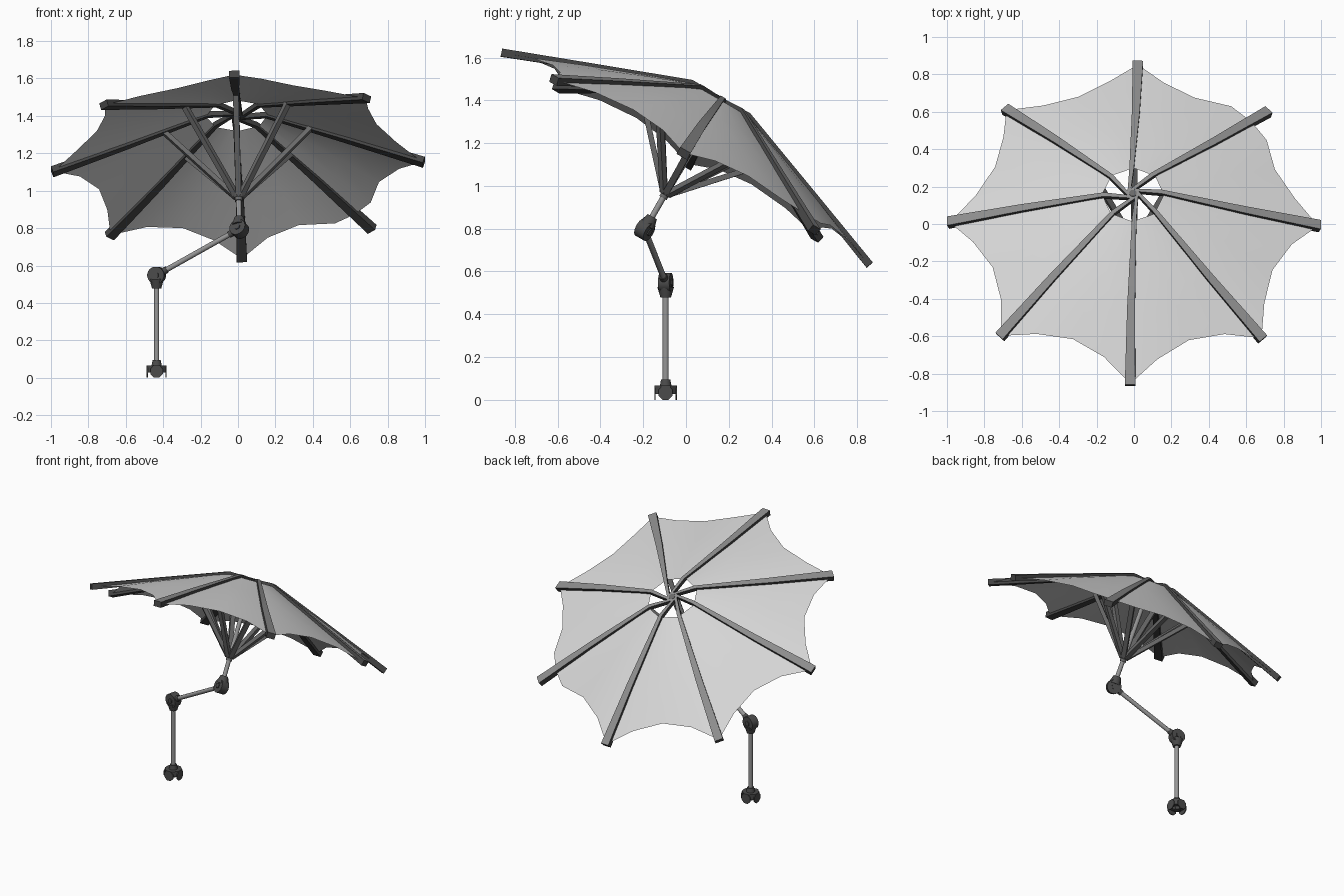
import bpy, bmesh, math
from mathutils import Vector, Matrix

if "Cube" in bpy.data.objects:
    bpy.data.objects.remove(bpy.data.objects["Cube"])

def material(name, v):
    m = bpy.data.materials.new(name)
    m.diffuse_color = (v, v, v, 1)
    m.use_nodes = True
    m.node_tree.nodes["Principled BSDF"].inputs["Base Color"].default_value = m.diffuse_color
    return m

FABRIC = material("light_grey_fabric", 0.68)
RIB = material("mid_grey_rib", 0.27)
EDGE = material("charcoal_rib_edge", 0.06)
STRUT = material("dark_grey_strut", 0.14)
TUBE = material("grey_tube", 0.31)
DARK = material("charcoal_joint", 0.07)
R = math.radians

# Canopy frame: origin at rim plane centre, local z along the tilted shaft
M = (Matrix.Translation((0, 0, 1.13)) @ Matrix.Rotation(R(-30), 4, 'X')
     @ Matrix.Rotation(R(-1), 4, 'Y') @ Matrix.Rotation(R(-1.2), 4, 'Z'))
AXIS = (M.to_3x3() @ Vector((0, 0, 1))).normalized()

def finish(name, bm, mats, angle=30):
    bmesh.ops.recalc_face_normals(bm, faces=bm.faces)
    if len(mats) > 1:                 # second colour on all but the upper faces
        for f in bm.faces:
            f.normal_update()
            f.material_index = 0 if f.normal.dot(AXIS) > .5 else 1
    me = bpy.data.meshes.new(name)
    bm.to_mesh(me)
    bm.free()
    for m in mats:
        me.materials.append(m)
    ob = bpy.data.objects.new(name, me)
    bpy.context.collection.objects.link(ob)
    bpy.ops.object.select_all(action='DESELECT')
    ob.select_set(True)
    bpy.context.view_layer.objects.active = ob
    bpy.ops.object.shade_smooth_by_angle(angle=R(angle))
    return ob

def loft(name, rings, *mats):
    """Closed skin through equal-length rings of points."""
    bm = bmesh.new()
    vs = [[bm.verts.new(p) for p in ring] for ring in rings]
    n = len(vs[0])
    for a, b in zip(vs, vs[1:]):
        for i in range(n):
            bm.faces.new((a[i], a[(i + 1) % n], b[(i + 1) % n], b[i]))
    bm.faces.new(vs[0])
    bm.faces.new(vs[-1])
    return finish(name, bm, mats)

def rod(name, p, q, r1, mat, r2=None, n=16):
    p, q = Vector(p), Vector(q)
    rot = (q - p).to_track_quat('Z', 'Y').to_matrix()
    def ring(c, r):
        return [c + rot @ Vector((r * math.cos((i + .5) * 2 * math.pi / n),
                                  r * math.sin((i + .5) * 2 * math.pi / n), 0)) for i in range(n)]
    return loft(name, [ring(p, r1), ring(q, r1 if r2 is None else r2)], mat)

# Canopy fabric: scalloped rim arching up between ribs, octagonal vent in the middle
bm = bmesh.new()
cols = []
scallop = [(0, .985, -.002), (9.5, .87, .042), (22.5, .81, .06), (35.5, .86, .045)]
for k in range(8):
    for a, r, w_rim in scallop:
        if a == 0 and k == 1:         # this corner stops short of the rib tip
            r, w_rim = .87, .042
        ang = R(k * 45 + a)
        r_in = .165 * math.cos(R(22.5)) / math.cos(R(a - 22.5))
        bulge = .012 * math.sin(R(a * 4))
        col = []
        for t in (0, .33, .67, 1):
            rr = r_in + (r - r_in) * t
            w = .313 + (w_rim - .313) * t + bulge * math.sin(math.pi * t)
            col.append(bm.verts.new(M @ Vector((rr * math.cos(ang), rr * math.sin(ang), w))))
        cols.append(col)
for i, a in enumerate(cols):
    b = cols[(i + 1) % len(cols)]
    for j in range(3):
        bm.faces.new((a[j], a[j + 1], b[j + 1], b[j]))
canopy = finish("canopy_fabric", bm, [FABRIC], 20)

# Ribs (radius, top height, width, thickness, sideways shift) and their struts
rib_profile = [(-.005, .328, .016, .026, .022), (.155, .332, .024, .028, .010),
               (.6, .165, .042, .036, 0), (1.0, .014, .056, .036, 0)]
for k in range(8):
    T = M @ Matrix.Rotation(R(45 * k), 4, 'Z')
    rings = []
    for r, w, wid, th, s in rib_profile:
        d = .012 if r > .9 else 0     # tip is cut square to the slope
        rings.append([T @ Vector(c) for c in (
            (r, s - wid / 2, w), (r, s + wid / 2, w),
            (r - d, s + wid / 2, w - th), (r - d, s - wid / 2, w - th))])
    loft(f"rib_{k}", rings, RIB, EDGE)
    strut = []
    for r, w in ((.015, -.19), (.39, .222)):
        strut.append([T @ Vector((r + a, b, w - a)) for a, b in
                      ((-.009, -.015), (.009, -.015), (.009, .015), (-.009, .015))])
    loft(f"strut_{k}", strut, STRUT)

# Shaft, hubs and jointed arm
J1 = Vector((-.435, -.095, .548))
J2 = M @ Vector((0, 0, -.386))
FOOT = Vector((-.435, -.095, .06))
top = M @ Vector((0, 0, .325))
rod("canopy_shaft", J2, top, .014, TUBE)
rod("top_hub", M @ Vector((0, 0, .295)), M @ Vector((0, 0, .331)), .02, STRUT)
rod("strut_hub", M @ Vector((0, 0, -.215)), M @ Vector((0, 0, -.175)), .02, STRUT)
rod("arm_tube", J1, J2, .014, TUBE)
rod("lower_tube", FOOT, J1, .014, TUBE)

# Pivot joints: disc with a broad socket on one tube and a slim one on the other
def joint(name, c, broad_end, slim_end):
    da, db = (broad_end - c).normalized(), (slim_end - c).normalized()
    ax = da.cross(db).normalized()
    rod(name + "_disc", c - ax * .027, c + ax * .027, .046, DARK, n=20)
    rod(name + "_bolt", c - ax * .033, c + ax * .033, .018, DARK, n=6)
    rod(name + "_broad_socket", c + da * .02, c + da * .07, .040, DARK, .025)
    rod(name + "_slim_socket", c, c + db * .065, .024, DARK, .018)

joint("lower_joint", J1, FOOT, J2)
joint("upper_joint", J2, top, J1)

# Clamp foot: block, collar, hexagonal core and four thin round jaws
def at(x, y, z):
    return (FOOT.x + x, FOOT.y + y, z)
rod("clamp_block", at(0, 0, .028), at(0, 0, .066), .056, DARK, n=8)
rod("clamp_core", at(0, 0, .01), at(0, 0, .03), .022, DARK, .03, n=6)
rod("clamp_collar", at(0, 0, .064), at(0, 0, .095), .028, DARK, .022)
for k in range(4):
    c, s = round(math.cos(k * math.pi / 2)), round(math.sin(k * math.pi / 2))
    rod(f"clamp_jaw_{k}", at(c * .047, s * .047, .033), at(c * .053, s * .053, .033),
        .033 / math.cos(math.pi / 8), DARK, n=8)
